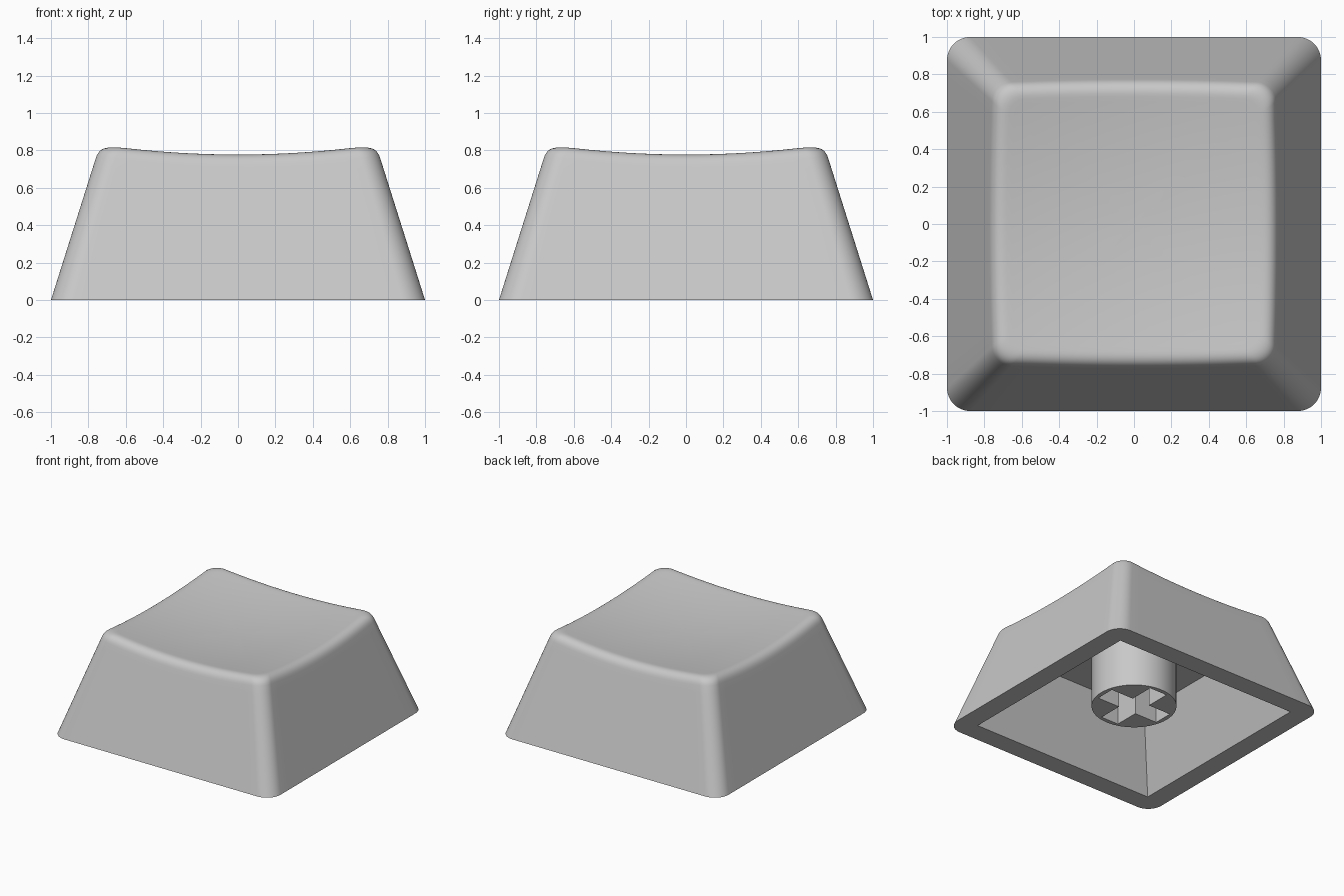
import bpy, bmesh, math
from mathutils import Vector

if "Cube" in bpy.data.objects:
    bpy.data.objects.remove(bpy.data.objects["Cube"])

grey = bpy.data.materials.new("light_grey")
grey.diffuse_color = (0.58, 0.58, 0.58, 1)
grey.use_nodes = True
grey.node_tree.nodes["Principled BSDF"].inputs["Base Color"].default_value = grey.diffuse_color

SLOPE = 0.316                    # inward lean of the walls per unit of height
FILLET = 0.07                    # size of the soft top edge
CAVITY, ROOF_HALF, ROOF_Z = 0.836, 0.625, 0.57


def dish(x, y):
    """Height of the scooped top."""
    return 0.73 + 0.1 * (x * x + y * y)


def rounded_square(half, radius, arc=12, side=16):
    """Outline points, the same count and order for every size."""
    pts = []
    c = half - radius
    for q in range(4):
        rot = q * math.pi / 2
        local = []
        for i in range(arc + 1):
            a = math.pi / 2 * i / arc
            local.append((c + radius * math.cos(a), c + radius * math.sin(a)))
        for i in range(1, side):
            local.append((c - 2 * c * i / side, half))
        for x, y in local:
            pts.append(Vector((x * math.cos(rot) - y * math.sin(rot),
                               x * math.sin(rot) + y * math.cos(rot), 0)))
    return pts


def ring(bm, pts):
    return [bm.verts.new(p) for p in pts]


def bridge(bm, a, b):
    n = len(a)
    for i in range(n):
        bm.faces.new((a[i], a[(i + 1) % n], b[(i + 1) % n], b[i]))


def finish(bm, name):
    bmesh.ops.recalc_face_normals(bm, faces=bm.faces)
    mesh = bpy.data.meshes.new(name)
    bm.to_mesh(mesh)
    bm.free()
    mesh.materials.append(grey)
    obj = bpy.data.objects.new(name, mesh)
    bpy.context.collection.objects.link(obj)
    bpy.ops.object.select_all(action='DESELECT')
    obj.select_set(True)
    bpy.context.view_layer.objects.active = obj
    bpy.ops.object.shade_smooth_by_angle(angle=math.radians(30))


# Cap shell: leaning walls, soft top edge, dished top, hollow underside
base = rounded_square(1.0, 0.125)
crest, low, inset = [], [], []
unit_top = rounded_square(1.0, 0.14)
for b, u in zip(base, unit_top):
    z = 0.78
    for _ in range(15):          # where the wall meets the dish
        p = u * (1 - SLOPE * z)
        z = dish(p.x, p.y)
    top = Vector((p.x, p.y, z))
    crest.append(top)
    low.append(top + (b - top).normalized() * FILLET)
    q = p * (1 - FILLET / 0.75)
    inset.append(Vector((q.x, q.y, dish(q.x, q.y))))

bm = bmesh.new()
rings = [ring(bm, base)]
for f in (0.5, 0.93):
    rings.append(ring(bm, [b.lerp(l, f) for b, l in zip(base, low)]))
for i in range(9):
    t = i / 8
    rings.append(ring(bm, [l * (1 - t) ** 2 + c * 2 * t * (1 - t) + s * t * t
                           for l, c, s in zip(low, crest, inset)]))
for f in (0.96, 0.8, 0.6, 0.4, 0.2):
    rings.append(ring(bm, [Vector((s.x * f, s.y * f, dish(s.x * f, s.y * f))) for s in inset]))
for a, b in zip(rings, rings[1:]):
    bridge(bm, a, b)
centre = bm.verts.new((0, 0, dish(0, 0)))
last = rings[-1]
for i in range(len(last)):
    bm.faces.new((last[i], last[(i + 1) % len(last)], centre))


def square_ring(half, z):
    out = []
    for p in base:
        s = half / max(abs(p.x), abs(p.y))
        out.append(Vector((p.x * s, p.y * s, z)))
    return ring(bm, out)


mouth = square_ring(CAVITY, 0)
roof = square_ring(ROOF_HALF, ROOF_Z)
bridge(bm, rings[0], mouth)
bridge(bm, mouth, roof)
bm.faces.new(roof)
finish(bm, "cap_shell")

# Stem: round post with a cross-shaped socket
R, L, W, Z0, Z1, SOCKET = 0.32, 0.285, 0.08, 0.11, 0.6, 0.5
N = 64
circle = [(R * math.cos(2 * math.pi * i / N), R * math.sin(2 * math.pi * i / N)) for i in range(N)]
cross = []
for q in range(4):
    c, s = round(math.cos(q * math.pi / 2)), round(math.sin(q * math.pi / 2))
    cross += [(x * c - y * s, x * s + y * c) for x, y in ((L, -W), (L, W), (W, W))]

bm = bmesh.new()
edges = []
for outline, depth in ((circle, Z1), (cross, SOCKET)):
    a = ring(bm, [(x, y, Z0) for x, y in outline])
    b = ring(bm, [(x, y, depth) for x, y in outline])
    bridge(bm, a, b)
    bm.faces.new(b)
    edges += [bm.edges.get((a[i], a[(i + 1) % len(a)])) for i in range(len(a))]
bmesh.ops.triangle_fill(bm, edges=edges, use_beauty=True, normal=(0, 0, -1))
finish(bm, "stem")
